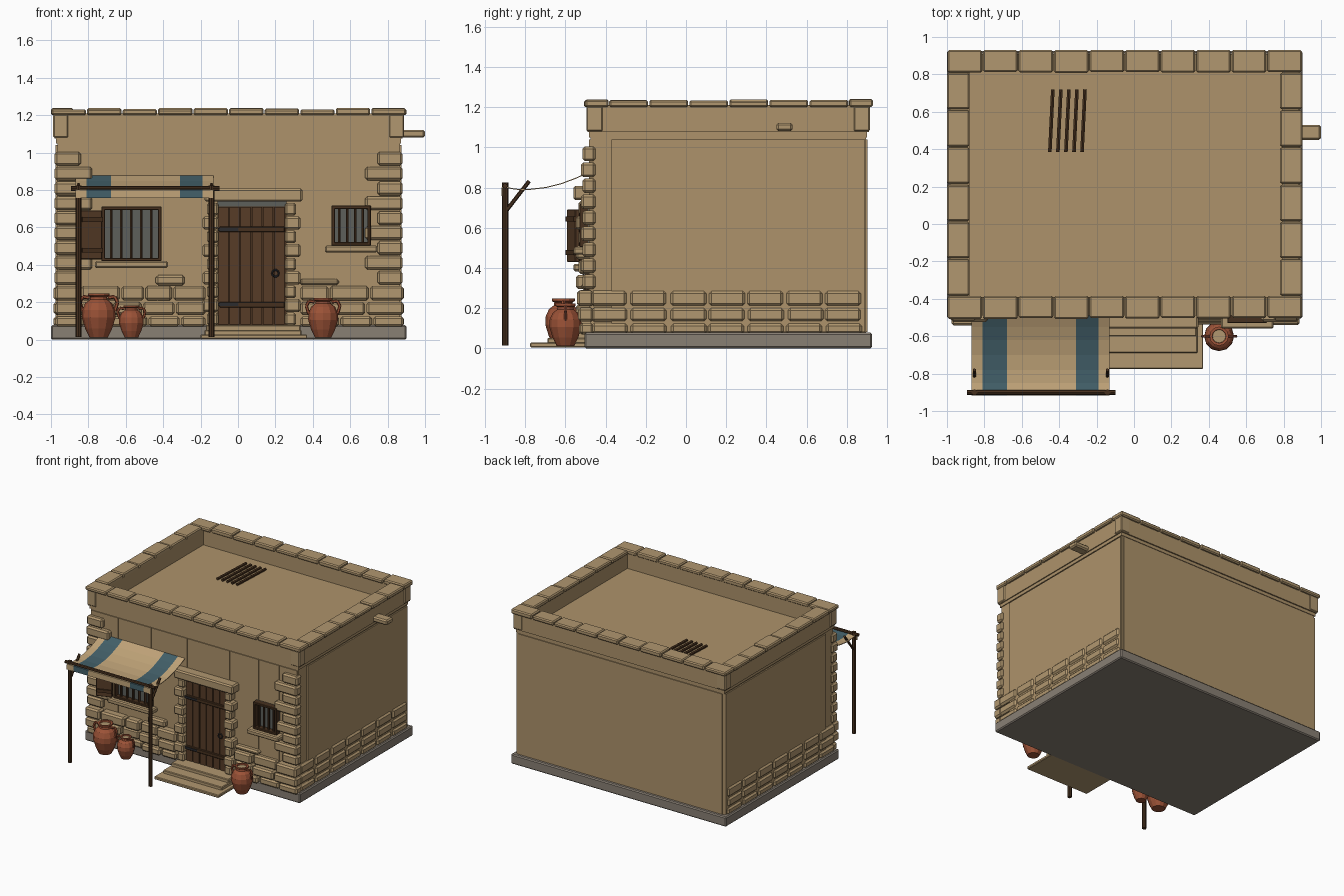
import bpy, bmesh, math, random
from mathutils import Vector, Matrix

random.seed(4)
if "Cube" in bpy.data.objects:
    bpy.data.objects.remove(bpy.data.objects["Cube"])


def material(name, r, g, b):
    m = bpy.data.materials.new(name)
    m.use_nodes = True
    m.diffuse_color = (r, g, b, 1)
    bsdf = m.node_tree.nodes["Principled BSDF"]
    bsdf.inputs["Base Color"].default_value = (r, g, b, 1)
    bsdf.inputs["Roughness"].default_value = 0.9
    return m


PLASTER = material("sand plaster", 0.42, 0.29, 0.145)
STONE = material("sandstone", 0.44, 0.31, 0.16)
BASE = material("grey stone", 0.25, 0.215, 0.175)
WOOD = material("dark wood", 0.062, 0.030, 0.013)
PLANK = material("brown planks", 0.095, 0.045, 0.020)
GLASS = material("dusky glass", 0.11, 0.115, 0.105)
CLAY = material("terracotta", 0.33, 0.085, 0.038)
CLOTH = material("cream cloth", 0.53, 0.37, 0.19)
TEAL = material("teal cloth", 0.055, 0.115, 0.14)
IRON = material("dark iron", 0.025, 0.025, 0.028)


def finish(name, bm, *mats):
    bmesh.ops.recalc_face_normals(bm, faces=bm.faces)
    mesh = bpy.data.meshes.new(name)
    bm.to_mesh(mesh)
    bm.free()
    for m in mats:
        mesh.materials.append(m)
    ob = bpy.data.objects.new(name, mesh)
    bpy.context.collection.objects.link(ob)
    return ob


def blocks(name, mat, boxes, bevel=0.0):
    """One object made of boxes given as (x0, x1, y0, y1, z0, z1)."""
    bm = bmesh.new()
    for x0, x1, y0, y1, z0, z1 in boxes:
        mid = Vector((x0 + x1, y0 + y1, z0 + z1)) / 2
        size = Matrix.Diagonal((x1 - x0, y1 - y0, z1 - z0, 1))
        bmesh.ops.create_cube(bm, size=1, matrix=Matrix.Translation(mid) @ size)
    if bevel:
        bmesh.ops.bevel(bm, geom=bm.edges[:], offset=bevel, segments=1, affect='EDGES')
    return finish(name, bm, mat)


def rod(name, mat, a, b, radius, sides=8):
    a, b = Vector(a), Vector(b)
    bm = bmesh.new()
    turn = (b - a).to_track_quat('Z', 'Y').to_matrix().to_4x4()
    bmesh.ops.create_cone(bm, cap_ends=True, segments=sides, radius1=radius, radius2=radius,
                          depth=(b - a).length, matrix=Matrix.Translation((a + b) / 2) @ turn)
    return finish(name, bm, mat)


def course(x0, x1, z0, z1, pitch, front):
    """A row of slightly uneven stones along the front wall."""
    n = max(1, round((x1 - x0) / pitch))
    cuts = [x0 + (x1 - x0) * i / n for i in range(n + 1)]
    cuts[1:-1] = [c + random.uniform(-.03, .03) for c in cuts[1:-1]]
    return [(a + .004, b - .004, front + random.uniform(-.015, .015), -.46, z0, z1)
            for a, b in zip(cuts, cuts[1:])]


# Main building shell
blocks("foundation", BASE, [(-1, .9, -.505, .925, 0, .078)], .008)
blocks("wall_body", PLASTER, [(-.965, .865, -.475, .895, .07, 1.07)])
blocks("side_panels", PLASTER, [(s, s + .012, -.37, .89, .08, 1.04) for s in (-.975, .863)])
blocks("back_panel", PLASTER, [(-.95, .85, .89, .902, .08, 1.04)])
seams = [-.96, -.72, -.43, -.11, .265, .52, .7, .86]
blocks("front_panels", PLASTER, [(a + .002, b - .002, -.482, -.47, .2, 1.04)
                                 for a, b in zip(seams, seams[1:])])
blocks("cornice", PLASTER, [(-.972, .872, -.482, .9, 1.05, 1.08)])
blocks("roof_deck", PLASTER, [(-.95, .85, -.45, .88, 1.06, 1.085)])

# Parapet ring, corner piers and coping
blocks("parapet", PLASTER, [(-.98, .88, -.49, -.39, 1.075, 1.21), (-.98, .88, .82, .91, 1.075, 1.21),
                            (-.98, -.88, -.39, .82, 1.075, 1.21), (.79, .88, -.39, .82, 1.075, 1.21)])
blocks("parapet_piers", STONE, [(x, x + .08, y, y + .08, 1.08, 1.205)
                                for x in (-.988, .808) for y in (-.495, .835)], .006)
coping = []
for i in range(10):
    x = -1 + .19 * i
    for y in (-.505, .81):
        coping.append((x + .003, x + .187, y + random.uniform(-.004, .004), y + .12,
                       1.2, 1.235 + random.uniform(-.005, .005)))
for i in range(6):
    y = -.385 + .1992 * i
    for x in (-1, .78):
        coping.append((x, x + .12, y + .003, y + .196, 1.2, 1.235 + random.uniform(-.005, .005)))
blocks("coping_stones", STONE, coping, .008)

# Drain spout and roof vent slats
blocks("drain_spout", STONE, [(.86, 1, .45, .53, 1.08, 1.122)], .01)
for i in range(5):
    x = -.45 + .043 * i
    rod("roof_slat", WOOD, (x, .385, 1.095), (x + .016, .72, 1.095), .011, 6)

# Stone courses at the foot of the side walls
rows = [(.07, .125), (.133, .202), (.21, .287)]
foot = []
for z0, z1 in rows:
    for i in range(7):
        y = -.47 + .194 * i + random.uniform(-.006, .006)
        foot += [(.85, .887, y, y + .182, z0, z1), (-.987, -.95, y, y + .182, z0, z1)]
blocks("side_foot_stones", STONE, foot, .014)

# Stone courses on the front wall
front = []
for z0, z1 in rows:
    front += course(-.98, -.17, z0, z1, .17, -.53) + course(.33, .89, z0, z1, .17, -.53)
front += [(-.44, -.285, -.52, -.46, .29, .345), (.33, .54, -.52, -.46, .292, .325)]
blocks("front_foot_stones", STONE, front, .012)

# Alternating corner quoins and door jambs
quoins = []
for i in range(9):
    z, long = .295 + .0795 * i, i % 2
    y = -.515 - .008 * long
    quoins.append((-.98, -.78 if long else -.84, y, -.45, z, z + .073))
    quoins.append((.68 if long else .745, .88, y, -.45, z, z + .073))
blocks("corner_quoins", STONE, quoins, .012)
jambs = []
for i in range(9):
    z, extra = .075 + .0735 * i, .025 * (i % 2)
    jambs.append((-.165 - extra, -.105, -.535 - extra / 2, -.46, z, z + .069))
    jambs.append((.25, .31 + extra, -.535 - extra / 2, -.46, z, z + .069))
blocks("door_jambs", STONE, jambs, .011)
blocks("door_lintel", STONE, [(-.18, .345, -.56, -.46, .738, .808)], .01)

# Plank door with straps, transom and ring handle
blocks("door_back", WOOD, [(-.11, .26, -.49, -.46, .07, .715)])
blocks("door_transom", GLASS, [(-.11, .26, -.495, -.46, .712, .742)])
blocks("door_planks", PLANK, [(-.106 + .06 * i, -.052 + .06 * i, -.502, -.47, .08, .71) for i in range(6)])
blocks("door_battens", WOOD, [(-.1, .25, -.515, -.48, z, z + .03) for z in (.172, .575)], .004)
blocks("door_hinges", IRON, [(-.108, 0, -.52, -.48, z, z + .016) for z in (.179, .582)])
bpy.ops.mesh.primitive_torus_add(location=(.2, -.51, .355), rotation=(math.pi / 2, 0, 0),
                                 major_radius=.018, minor_radius=.005, major_segments=10, minor_segments=6)
bpy.context.object.name = "door_ring"
bpy.context.object.data.materials.append(IRON)

# Entrance steps
blocks("steps", STONE, [(-.2, .37, -.775, -.48, .005, .028), (-.18, .34, -.69, -.48, .02, .052),
                        (-.17, .335, -.6, -.48, .04, .078)], .005)


def window(side, x0, x1, z0, z1, bars):
    t = .018
    blocks(side + "_window_glass", GLASS, [(x0, x1, -.488, -.46, z0, z1)])
    blocks(side + "_window_frame", WOOD, [(x0, x1, -.53, -.47, z0, z0 + t), (x0, x1, -.53, -.47, z1 - t, z1),
                                          (x0, x0 + t, -.53, -.47, z0, z1), (x1 - t, x1, -.53, -.47, z0, z1)], .003)
    for i in range(bars):
        x = x0 + (x1 - x0) * (i + 1) / (bars + 1)
        rod(side + "_window_bar", WOOD, (x, -.507, z0), (x, -.507, z1), .008, 6)
    blocks(side + "_window_sill", STONE, [(x0 - .035, x1 + .035, -.56, -.46, z0 - .037, z0)], .008)


window("large", -.73, -.41, .42, .712, 5)
window("small", .5, .71, .503, .717, 4)

# Open shutter, hinged at the large window
shutter = blocks("window_shutter", PLANK, [(-.12, 0, -.012, .012, .43, .69)], .003)
braces = blocks("shutter_battens", WOOD, [(-.115, 0, -.022, .018, z, z + .025) for z in (.465, .63)])
for ob in (shutter, braces):
    ob.location = (-.73, -.54, 0)
    ob.rotation_euler.z = math.radians(20)

# Awning cloth: sagging profile swept across x, stripes by column
columns = [-.87, -.81, -.68, -.31, -.19, -.13]
sag = [(-.485, .878), (-.55, .848), (-.62, .822), (-.7, .802), (-.78, .793), (-.85, .794),
       (-.905, .806), (-.917, .8), (-.918, .757)]
bm = bmesh.new()
grid = [[bm.verts.new((x, y, z)) for y, z in sag] for x in columns]
for c in range(len(columns) - 1):
    for r in range(len(sag) - 1):
        f = bm.faces.new((grid[c][r], grid[c + 1][r], grid[c + 1][r + 1], grid[c][r + 1]))
        f.material_index = c % 2
awning = finish("awning_cloth", bm, CLOTH, TEAL)
awning.modifiers.new("thickness", 'SOLIDIFY').thickness = .005

# Awning poles
rod("awning_rail", WOOD, (-.893, -.9, .808), (-.1, -.9, .808), .013)
for x in (-.853, -.142):
    rod("awning_post", WOOD, (x, -.9, .015), (x, -.9, .825), .016)
    rod("awning_brace", WOOD, (x, -.89, .69), (x, -.78, .832), .01, 6)


def jar(x, y, radius, height):
    """Turned clay jar with two side handles and a pale stopper."""
    shape = [(0, 0), (.55, 0), (.8, .2), (1, .45), (.98, .62), (.8, .78), (.52, .86),
             (.5, .92), (.64, .95), (.64, 1), (.46, 1), (.44, .95), (0, .95)]
    bm = bmesh.new()
    pts = [bm.verts.new((r * radius, 0, h * height)) for r, h in shape]
    edges = [bm.edges.new(p) for p in zip(pts, pts[1:])]
    bmesh.ops.spin(bm, geom=pts + edges, axis=(0, 0, 1), cent=(0, 0, 0), steps=12, angle=math.tau)
    bmesh.ops.remove_doubles(bm, verts=bm.verts, dist=.0005)
    for f in bm.faces:
        mid = f.calc_center_median()
        f.material_index = int(mid.z > height * .9 and mid.xy.length < radius * .42)
    finish("clay_jar", bm, CLAY, STONE).location = (x, y, .012)
    for s in (-1, 1):
        path = [(.55, .9), (.95, .93), (1.12, .8), (.96, .6)]
        ends = [(x + s * r * radius, y, .012 + h * height) for r, h in path]
        for a, b in zip(ends, ends[1:]):
            rod("jar_handle", CLAY, a, b, radius * .11, 6)


jar(-.745, -.61, .09, .235)
jar(-.57, -.6, .066, .17)
jar(.455, -.6, .08, .21)
